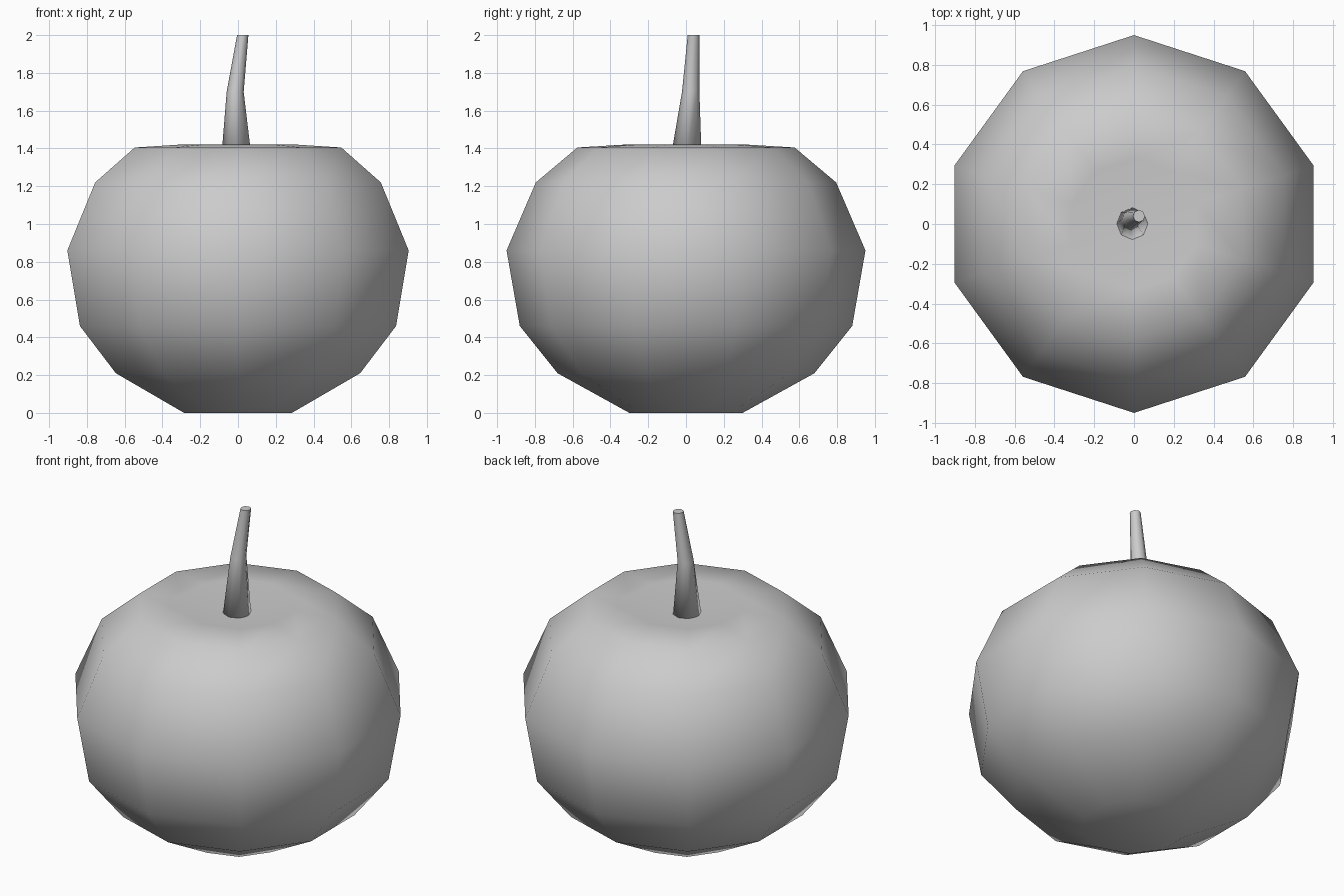
import bpy, bmesh
from math import cos, sin, pi

if "Cube" in bpy.data.objects:
    bpy.data.objects.remove(bpy.data.objects["Cube"])


def loft(name, rings, sides, start, pole=None):
    """Skin stacked rings (cx, cy, z, rx, ry); optional pole closes the top."""
    bm = bmesh.new()
    loops = []
    for cx, cy, z, rx, ry in rings:
        loops.append([bm.verts.new((cx + rx * cos(start + 2 * pi * i / sides),
                                    cy + ry * sin(start + 2 * pi * i / sides), z))
                      for i in range(sides)])
    for a, b in zip(loops, loops[1:]):
        for i in range(sides):
            j = (i + 1) % sides
            bm.faces.new((a[i], a[j], b[j], b[i]))
    bm.faces.new(loops[0][::-1])
    if pole is None:
        bm.faces.new(loops[-1])
    else:
        p = bm.verts.new(pole)
        for i in range(sides):
            bm.faces.new((loops[-1][i], loops[-1][(i + 1) % sides], p))
    bmesh.ops.recalc_face_normals(bm, faces=bm.faces)
    for f in bm.faces:
        f.smooth = True
    mesh = bpy.data.meshes.new(name)
    bm.to_mesh(mesh)
    bm.free()
    obj = bpy.data.objects.new(name, mesh)
    bpy.context.collection.objects.link(obj)
    return obj


# Ten-sided smooth fruit body with a shallow dimple on top
profile = [(0.30, 0.0), (0.68, 0.21), (0.88, 0.46), (0.95, 0.86),
           (0.795, 1.22), (0.575, 1.405), (0.33, 1.42)]
loft("fruit_body", [(0, 0, z, r, r) for r, z in profile], 10, pi / 2,
     pole=(0, 0, 1.35))

# Bent, tapering stem with a crisp flat tip
stem = loft("stem", [(-0.008, 0.0, 1.34, 0.081, 0.083),
                     (-0.015, 0.025, 1.70, 0.045, 0.046),
                     (0.025, 0.04, 2.0, 0.03, 0.031)], 8, 0)
stem.data.polygons[-1].use_smooth = False
for e in stem.data.edges:
    if all(stem.data.vertices[v].co.z > 1.99 for v in e.vertices):
        e.use_edge_sharp = True
